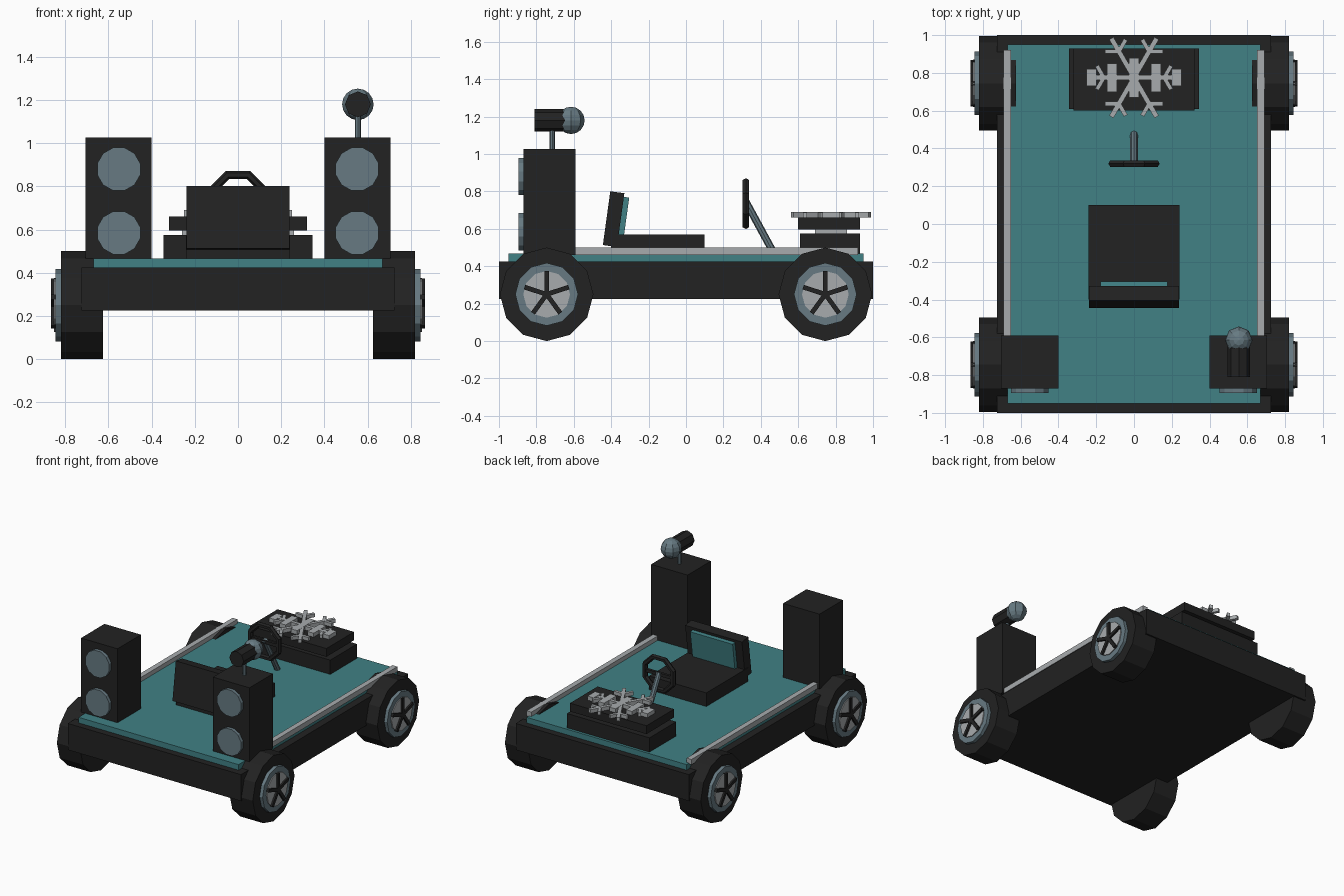
import bpy, bmesh, math
from mathutils import Matrix, Vector

if "Cube" in bpy.data.objects:
    bpy.data.objects.remove(bpy.data.objects["Cube"])


def material(name, r, g, b):
    m = bpy.data.materials.new(name)
    m.diffuse_color = (r, g, b, 1)
    m.use_nodes = True
    m.node_tree.nodes["Principled BSDF"].inputs["Base Color"].default_value = m.diffuse_color
    return m


BLACK = material("black", 0.016, 0.016, 0.016)
TEAL = material("teal", 0.052, 0.22, 0.235)
STEEL = material("blue_grey", 0.135, 0.195, 0.225)
SILVER = material("light_grey", 0.39, 0.41, 0.42)


def finish(name, bm, mat):
    bmesh.ops.recalc_face_normals(bm, faces=bm.faces)
    mesh = bpy.data.meshes.new(name)
    bm.to_mesh(mesh)
    bm.free()
    mesh.materials.append(mat)
    ob = bpy.data.objects.new(name, mesh)
    bpy.context.collection.objects.link(ob)
    return ob


def add_box(bm, center, size, rot=Matrix()):
    m = Matrix.Translation(center) @ rot @ Matrix.Diagonal((*size, 1))
    bmesh.ops.create_cube(bm, size=1, matrix=m)


def box(name, mat, x, y, z):
    """Box from (low, high) ranges."""
    bm = bmesh.new()
    r = (x, y, z)
    add_box(bm, [(a + b) / 2 for a, b in r], [b - a for a, b in r])
    return finish(name, bm, mat)


def rod(name, mat, p, q, radius, sides, twist=0):
    """Prism running from p to q."""
    p, q = Vector(p), Vector(q)
    bm = bmesh.new()
    m = (Matrix.Translation((p + q) / 2) @ (q - p).to_track_quat('Z', 'Y').to_matrix().to_4x4()
         @ Matrix.Rotation(twist, 4, 'Z'))
    bmesh.ops.create_cone(bm, cap_ends=True, segments=sides, radius1=radius,
                          radius2=radius, depth=(q - p).length, matrix=m)
    return finish(name, bm, mat)


# Chassis and deck
box("chassis", BLACK, (-0.725, 0.725), (-1, 1), (0.225, 0.425))
box("deck", TEAL, (-0.67, 0.67), (-0.95, 0.95), (0.42, 0.467))

for s, side in ((-1, "left"), (1, "right")):
    # Side rail
    box("rail_" + side, SILVER, sorted((s * 0.65, s * 0.69)), (-0.6, 0.92), (0.46, 0.5))
    # Speaker cabinet with two cones
    box("speaker_" + side, BLACK, sorted((s * 0.4, s * 0.705)), (-0.87, -0.59), (0.46, 1.027))
    for z, level in ((0.585, "low"), (0.88, "high")):
        rod(f"speaker_cone_{side}_{level}", STEEL, (s * 0.552, -0.86, z),
            (s * 0.552, -0.895, z), 0.103, 12, math.pi / 12)
    # Wheels: tyre, rim, hub disc and five spokes
    for y, end in ((-0.745, "front"), (0.745, "rear")):
        tag = f"_{end}_{side}"
        for part, mat, x0, x1, r in (("tyre", BLACK, 0.625, 0.82, 0.25),
                                     ("rim", STEEL, 0.8, 0.845, 0.168),
                                     ("hub_disc", SILVER, 0.83, 0.852, 0.125)):
            rod(part + tag, mat, (s * x0, y, 0.25), (s * x1, y, 0.25), r, 12)
        bm = bmesh.new()
        for i in range(5):
            rot = Matrix.Rotation(i * math.tau / 5, 4, 'X')
            add_box(bm, Vector((s * 0.854, y, 0.25)) + rot @ Vector((0, 0, 0.062)),
                    (0.022, 0.025, 0.125), rot)
        finish("spokes" + tag, bm, BLACK)

# Microphone on top of the right speaker
rod("microphone_pole", STEEL, (0.555, -0.715, 1.02), (0.555, -0.715, 1.15), 0.014, 8)
rod("microphone_body", BLACK, (0.555, -0.81, 1.18), (0.555, -0.6, 1.18), 0.06, 8)
bm = bmesh.new()
bmesh.ops.create_uvsphere(bm, u_segments=8, v_segments=8, radius=0.073,
                          matrix=Matrix.Translation((0.555, -0.615, 1.18)))
finish("microphone_head", bm, STEEL)

# Seat with a tilted back
box("seat", BLACK, (-0.24, 0.24), (-0.4, 0.1), (0.46, 0.57))
tilt = Matrix.Rotation(-0.137, 4, 'X')
bm = bmesh.new()
add_box(bm, (0, -0.387, 0.652), (0.475, 0.076, 0.29), tilt)
finish("seat_back", bm, BLACK)
bm = bmesh.new()
add_box(bm, (0, -0.335, 0.668), (0.355, 0.035, 0.205), tilt)
finish("seat_back_pad", bm, TEAL)

# Steering wheel: octagonal ring swept from a small hexagon, crossbar, column
bm = bmesh.new()
rings = []
for i in range(8):
    a = (i + 0.5) * math.tau / 8
    ring = []
    for j in range(6):
        b = j * math.tau / 6
        r = 0.127 + 0.02 * math.cos(b)
        ring.append(bm.verts.new((r * math.cos(a), 0.32 + 0.02 * math.sin(b),
                                  0.735 + r * math.sin(a))))
    rings.append(ring)
for i in range(8):
    p, q = rings[i], rings[(i + 1) % 8]
    for j in range(6):
        k = (j + 1) % 6
        bm.faces.new((p[j], p[k], q[k], q[j]))
finish("steering_wheel", bm, BLACK)
box("steering_crossbar", BLACK, (-0.12, 0.12), (0.31, 0.33), (0.723, 0.747))
rod("steering_column", STEEL, (0, 0.32, 0.745), (0, 0.475, 0.46), 0.02, 8)

# Stacked rear unit
box("rear_unit_base", BLACK, (-0.345, 0.345), (0.61, 0.93), (0.46, 0.575))
box("rear_unit_neck", SILVER, (-0.26, 0.26), (0.69, 0.86), (0.57, 0.605))
box("rear_unit_top", BLACK, (-0.32, 0.32), (0.6, 0.93), (0.597, 0.66))

# Snowflake: six arms with paired twigs, and crossing plates
bm = bmesh.new()
hub = Vector((0, 0.775, 0.675))
for i in range(6):
    a = i * math.pi / 3
    arm = Matrix.Rotation(a, 4, 'Z')
    add_box(bm, hub + arm @ Vector((0.12, 0, 0)), (0.24, 0.026, 0.028), arm)
    for t in (-1, 1):
        twig = Matrix.Rotation(a + t * math.pi / 3, 4, 'Z')
        add_box(bm, hub + arm @ Vector((0.16, 0, 0)) + twig @ Vector((0.035, 0, 0)),
                (0.075, 0.022, 0.026), twig)
for x, half in ((-0.225, 0.045), (-0.117, 0.075), (0, 0.105), (0.117, 0.075), (0.225, 0.045)):
    add_box(bm, hub + Vector((x, 0, 0)), (0.052, 2 * half, 0.03))
finish("snowflake", bm, SILVER)
